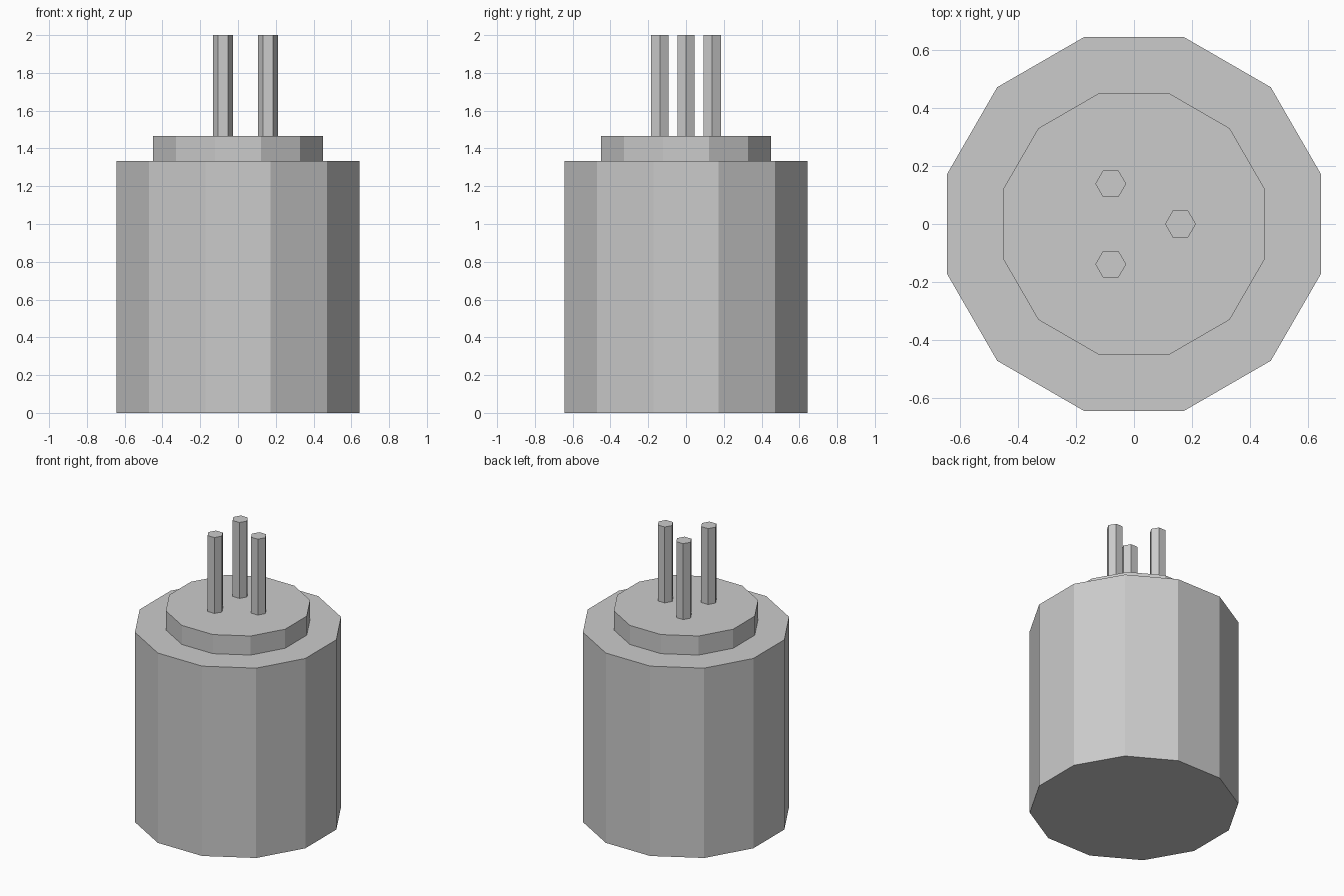
import bpy
import bmesh
from math import cos, sin, tau, radians

if "Cube" in bpy.data.objects:
    bpy.data.objects.remove(bpy.data.objects["Cube"])


def prism(name, sides, radius, z0, z1, x=0.0, y=0.0, turn=0.0):
    """Upright flat-shaded prism with its first corner at angle `turn`."""
    bm = bmesh.new()
    ring = [bm.verts.new((x + radius * cos(turn + tau * i / sides),
                          y + radius * sin(turn + tau * i / sides), z0))
            for i in range(sides)]
    base = bm.faces.new(ring)
    top = bmesh.ops.extrude_face_region(bm, geom=[base], use_keep_orig=True)["geom"]
    bmesh.ops.translate(bm, vec=(0, 0, z1 - z0),
                        verts=[g for g in top if isinstance(g, bmesh.types.BMVert)])
    bmesh.ops.recalc_face_normals(bm, faces=bm.faces)
    mesh = bpy.data.meshes.new(name)
    bm.to_mesh(mesh)
    bm.free()
    obj = bpy.data.objects.new(name, mesh)
    bpy.context.collection.objects.link(obj)
    return obj


BODY_TOP, COLLAR_TOP, PIN_TOP = 1.333, 1.467, 2.0

# Twelve-sided body and the raised collar on top
prism("body", 12, 0.666, 0.0, BODY_TOP, turn=radians(15))
prism("collar", 12, 0.466, BODY_TOP, COLLAR_TOP, turn=radians(15))

# Three hexagonal pins spaced evenly around the axis
for i in range(3):
    a = tau * i / 3
    prism(f"pin_{i + 1}", 6, 0.053, COLLAR_TOP, PIN_TOP, 0.16 * cos(a), 0.16 * sin(a))
